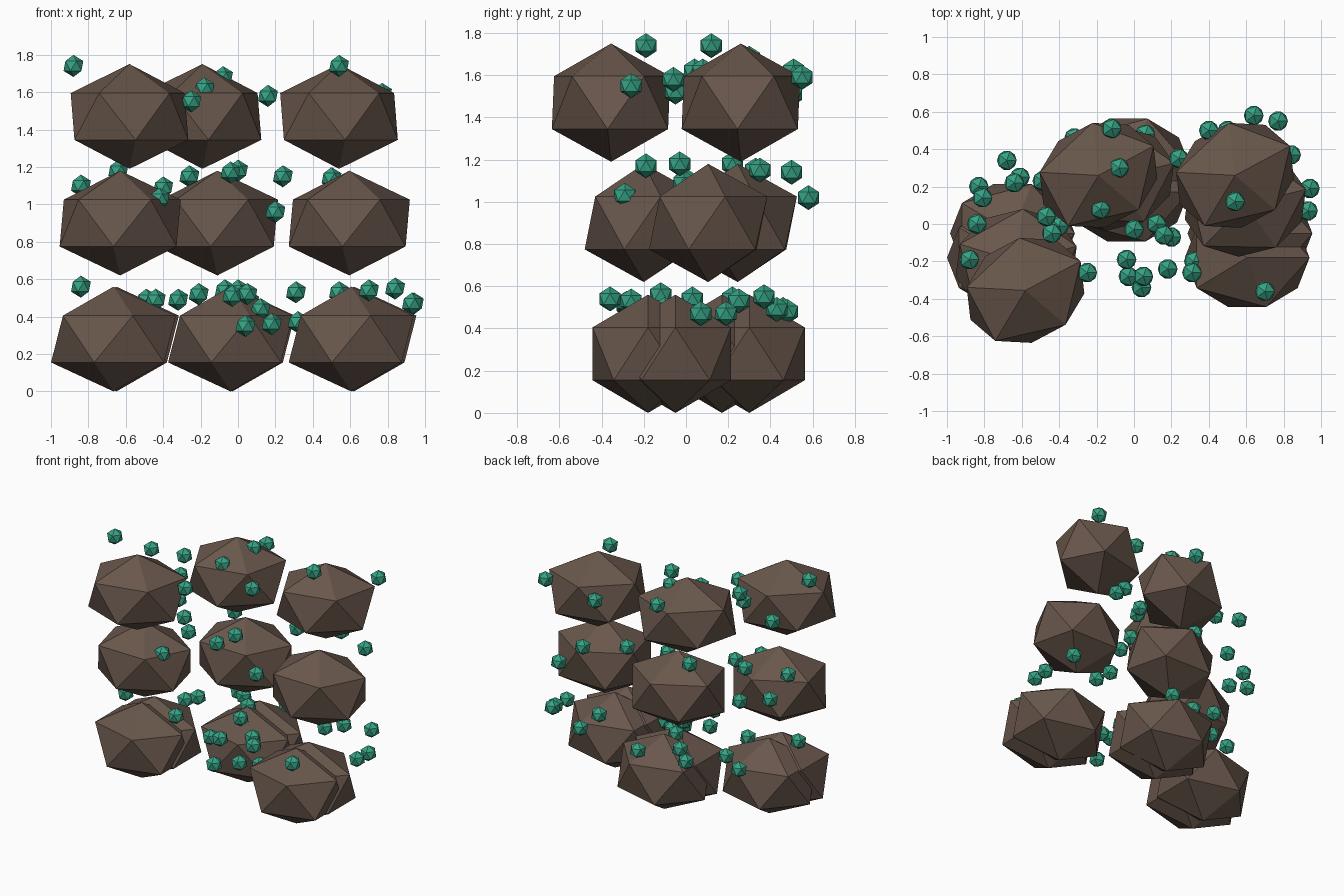
import bpy
import math

default_cube = bpy.data.objects.get("Cube")
if default_cube:
    bpy.data.objects.remove(default_cube, do_unlink=True)


def make_material(name, colour):
    material = bpy.data.materials.new(name)
    material.use_nodes = True
    material.diffuse_color = (*colour, 1)
    shader = next(n for n in material.node_tree.nodes if n.type == "BSDF_PRINCIPLED")
    shader.inputs["Base Color"].default_value = (*colour, 1)
    shader.inputs["Roughness"].default_value = .9
    return material


brown = make_material("earth brown", (.14, .095, .072))
teal = make_material("crystal teal", (.036, .36, .23))


def add_faceted_ball(name, centre, size, turn, material):
    """Twenty-sided, flat-shaded ball, stretched and then turned about z."""
    bpy.ops.mesh.primitive_ico_sphere_add(subdivisions=1, radius=1, location=centre)
    ball = bpy.context.object
    ball.name = name
    ball.scale = size
    ball.rotation_euler.z = math.radians(turn)
    ball.data.materials.append(material)
    return ball


# Boulders: every tier has its own height and turn
boulder_size = (.373, .309, .28)
boulder_tiers = [
    ("lower", .28, 0, [(-.666, -.18), (-.65, -.05), (-.04, .17),
                       (-.03, .3), (.605, -.18), (.62, -.05)]),
    ("middle", .9, 14, [(-.63, -.2), (-.11, .245), (.595, .105)]),
    ("upper", 1.47, 28, [(-.58, -.355), (-.19, .26), (.54, .26)]),
]
for tier, height, turn, places in boulder_tiers:
    for x, y in places:
        add_faceted_ball(f"{tier}_boulder", (x, y, height), boulder_size, turn, brown)

# Small crystals scattered around each tier
crystal_radius = .059
crystal_tiers = {
    "lower": [
        (-.84, -.12, .56), (-.49, .23, .49), (-.44, -.1, .49), (-.61, .25, .43),
        (-.32, .46, .49), (-.21, .37, .52), (-.07, .22, .54), (0, .03, .54),
        (-.03, -.28, .51), (.05, -.28, .52), (.04, -.34, .35), (.18, -.24, .36),
        (.12, 0, .44), (.31, -.26, .53), (.32, -.2, .37), (.06, .48, .48),
        (.54, .25, .53), (.57, .43, .49), (.7, -.36, .54), (.84, .37, .55),
        (.94, .19, .47), (.93, .07, .47),
    ],
    "middle": [
        (-.84, 0, 1.1), (-.64, .22, 1.18), (-.4, -.01, 1.09), (-.42, -.29, 1.03),
        (-.26, .33, 1.15), (-.04, -.19, 1.17), (0, -.03, 1.18), (.24, .35, 1.15),
        (.5, .5, 1.14), (.2, -.07, .96), (.64, .58, 1.02), (-.68, .34, .99),
        (-.83, .2, .99),
    ],
    "upper": [
        (-.88, -.19, 1.74), (.54, .12, 1.74), (.16, -.06, 1.58), (-.25, -.26, 1.55),
        (-.18, .08, 1.62), (.77, .55, 1.59), (-.12, .51, 1.62), (-.44, -.05, 1.52),
        (-.08, .3, 1.68), (-.81, .14, 1.54), (-.47, .04, 1.62), (.4, .5, 1.51),
    ],
}
for tier, places in crystal_tiers.items():
    for place in places:
        add_faceted_ball(f"{tier}_crystal", place, (crystal_radius,) * 3, 0, teal)
